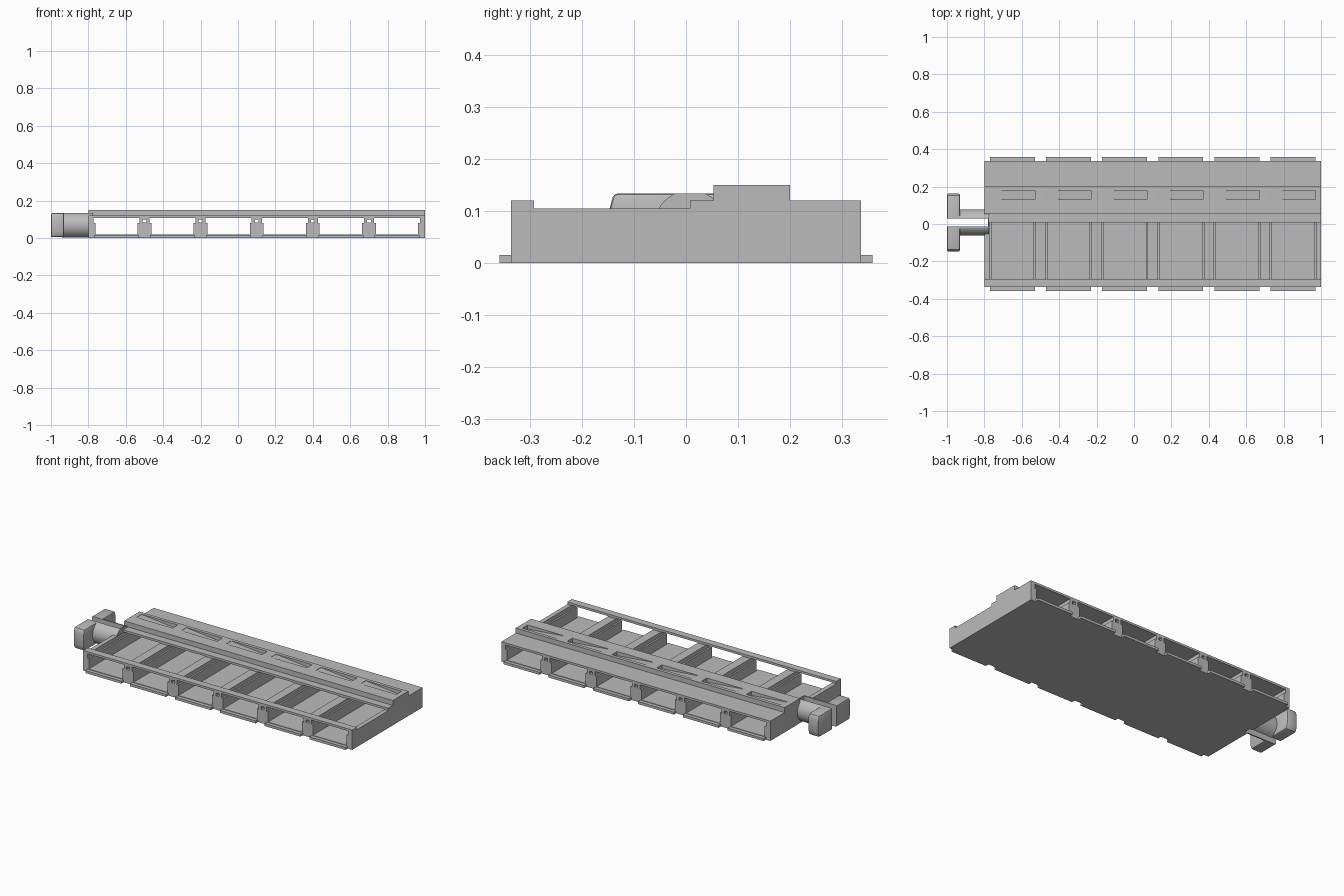
import bpy, bmesh, math

if "Cube" in bpy.data.objects:
    bpy.data.objects.remove(bpy.data.objects["Cube"], do_unlink=True)

grey = bpy.data.materials.new("plain_grey")
grey.use_nodes = True
colour = (0.5, 0.5, 0.5, 1)
grey.diffuse_color = colour
grey.node_tree.nodes["Principled BSDF"].inputs["Base Color"].default_value = colour


def finish(name, bm):
    bmesh.ops.recalc_face_normals(bm, faces=bm.faces)
    mesh = bpy.data.meshes.new(name)
    bm.to_mesh(mesh)
    bm.free()
    ob = bpy.data.objects.new(name, mesh)
    mesh.materials.append(grey)
    bpy.context.collection.objects.link(ob)
    return ob


def prism(name, profile, axis, lo, hi):
    """Extrude a 2D outline along x, y or z."""
    bm = bmesh.new()
    place = {"x": lambda a, b: (lo, a, b), "y": lambda a, b: (a, lo, b),
             "z": lambda a, b: (a, b, lo)}[axis]
    face = bm.faces.new([bm.verts.new(place(a, b)) for a, b in profile])
    geom = bmesh.ops.extrude_face_region(bm, geom=[face])["geom"]
    step = [(hi - lo) * (axis == c) for c in "xyz"]
    bmesh.ops.translate(bm, vec=step, verts=[v for v in geom if isinstance(v, bmesh.types.BMVert)])
    return finish(name, bm)


def box(name, x0, x1, y0, y1, z0, z1):
    return prism(name, [(x0, y0), (x1, y0), (x1, y1), (x0, y1)], "z", z0, z1)


def boolean(ob, other, operation="DIFFERENCE"):
    """Apply a boolean and drop the helper."""
    mod = ob.modifiers.new("cut", "BOOLEAN")
    mod.operation, mod.object, mod.solver = operation, other, "EXACT"
    bpy.context.view_layer.objects.active = ob
    bpy.ops.object.modifier_apply(modifier=mod.name)
    bpy.data.objects.remove(other, do_unlink=True)


LEFT, RIGHT, HALF = -0.8, 1.0, 0.337
PITCH, FLOOR, CEILING = 0.3, 0.018, 0.107

# Tray body with a stepped side profile
body = prism("tray_body", [(-HALF, 0), (HALF, 0), (HALF, 0.12), (0.2, 0.12), (0.2, 0.15),
                           (0.053, 0.15), (0.053, 0.12), (0.008, 0.12), (0.008, 0.105),
                           (-0.293, 0.105), (-0.293, 0.12), (-HALF, 0.12)], "x", LEFT, RIGHT)

for i in range(6):
    c = LEFT + PITCH * (i + 0.5)
    # Through tunnel for each bay, wider above the divider ledges
    tunnel = [(c - 0.113, FLOOR), (c + 0.113, FLOOR), (c + 0.113, 0.08), (c + 0.123, 0.08),
              (c + 0.123, CEILING), (c - 0.123, CEILING), (c - 0.123, 0.08), (c - 0.113, 0.08)]
    boolean(body, prism("tunnel_cutter", tunnel, "y", -0.5, 0.5))
    # Open top over the front part of the bay
    boolean(body, box("top_cutter", c - 0.123, c + 0.123, -0.293, 0.008, 0.08, 0.2))
    # Sloping label slot in the raised rear strip
    slot = [(c - 0.12, 0.148), (c + 0.12, 0.125), (c + 0.12, 0.2), (c - 0.12, 0.2)]
    boolean(body, prism("slot_cutter", slot, "y", 0.13, 0.18))

# Small channels running through the dividers
for i in range(1, 6):
    x = LEFT + PITCH * i
    boolean(body, box("channel_cutter", x - 0.01, x + 0.01, -0.5, 0.5, 0.083, 0.1))

# Notch in the end wall behind the split shank
boolean(body, box("notch_cutter", -0.9, -0.78, -0.013, 0.03, -0.1, 0.3))

# Bottom tabs along both long sides
for i in range(6):
    c = LEFT + PITCH * (i + 0.5)
    for side, name in ((-1, "front_tab"), (1, "rear_tab")):
        a, b = sorted((side * (HALF - 0.002), side * 0.359))
        box(f"{name}_{i + 1}", c - 0.12, c + 0.12, a, b, 0, 0.015)

# Connector: T-shaped head with tapered ends, and a round shank
MID, TOP = 0.008, 0.134
head = prism("connector_head", [(MID + s * y, z) for s, y, z in (
    (-1, 0.145, 0.005), (1, 0.145, 0.005), (1, 0.155, 0.035), (1, 0.155, 0.105),
    (1, 0.147, TOP), (-1, 0.147, TOP), (-1, 0.155, 0.105), (-1, 0.155, 0.035))],
    "x", -1.0, -0.93)
bevel = head.modifiers.new("soft_edges", "BEVEL")
bevel.width, bevel.segments = 0.008, 2
bpy.context.view_layer.objects.active = head
bpy.ops.object.modifier_apply(modifier=bevel.name)

ring = [2 * math.pi * k / 40 for k in range(40)]
shank = prism("connector_shank", [(MID + 0.07 * math.cos(t), 0.07 + 0.07 * math.sin(t))
                                  for t in ring], "x", -0.94, -0.775)
boolean(shank, box("flat_cutter", -1.1, -0.7, -0.3, 0.3, TOP, 0.3))

# Split the connector into two halves
for ob in (head, shank):
    boolean(ob, box("split_cutter", -1.1, -0.78, -0.013, 0.03, -0.1, 0.3))
    bpy.ops.object.select_all(action="DESELECT")
    ob.select_set(True)
    bpy.context.view_layer.objects.active = ob
    bpy.ops.object.shade_smooth_by_angle(angle=math.radians(30))
